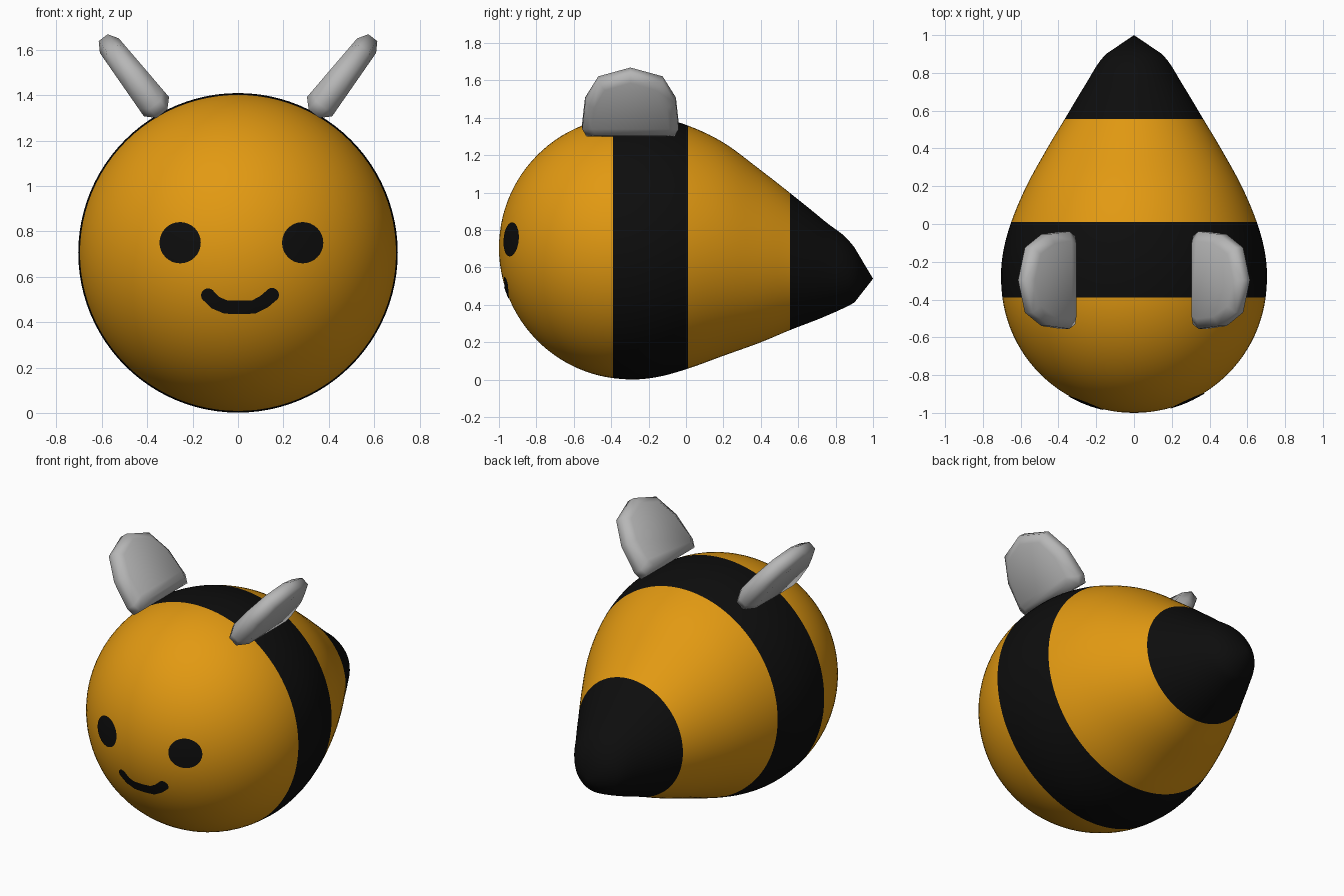
import bpy, bmesh, math
from mathutils import Vector

if "Cube" in bpy.data.objects:
    bpy.data.objects.remove(bpy.data.objects["Cube"])


def material(name, rgb):
    m = bpy.data.materials.new(name)
    m.diffuse_color = (*rgb, 1)
    m.use_nodes = True
    m.node_tree.nodes["Principled BSDF"].inputs["Base Color"].default_value = m.diffuse_color
    return m


ORANGE = material("honey orange", (0.76, 0.32, 0.006))
BLACK = material("black", (0.004, 0.004, 0.004))
GREY = material("wing grey", (0.47, 0.47, 0.47))


def finish(name, bm, mats, closed=True, smooth=True):
    if closed:
        bmesh.ops.recalc_face_normals(bm, faces=bm.faces[:])
    for f in bm.faces:
        f.smooth = smooth
    me = bpy.data.meshes.new(name)
    bm.to_mesh(me)
    bm.free()
    for m in mats:
        me.materials.append(m)
    ob = bpy.data.objects.new(name, me)
    bpy.context.collection.objects.link(ob)
    return ob


# body: round front, then a tapering tail; rings of (y, centre z, radius)
R, CY, CZ = 0.703, -0.297, 0.705
STRIPE_FRONT, STRIPE_BACK, TAIL = -0.39, 0.01, 0.555
edge = math.acos((CY - STRIPE_FRONT) / R)
angles = [edge * i / 24 for i in range(1, 25)] + [(edge + math.pi / 2) / 2]
rings = [(CY - R * math.cos(a), CZ, R * math.sin(a)) for a in angles]
key = [(-0.45, .705, .686), (CY, .705, .704), (-0.15, .708, .693), (STRIPE_BACK, .709, .650),
       (0.2, .698, .570), (0.4, .660, .460), (TAIL, .632, .367),
       (0.74, .593, .256), (0.9, .560, .148), (1.0, .48, 0.0)]
for i in range(1, len(key) - 2):
    p0, p1, p2, p3 = (Vector(k) for k in key[i - 1:i + 3])
    for s in range(5):
        t = s / 5
        m1 = (p2 - p0) * ((p2.x - p1.x) / (p2.x - p0.x))
        m2 = (p3 - p1) * ((p2.x - p1.x) / (p3.x - p1.x))
        rings.append(tuple(p1 * (2*t**3 - 3*t*t + 1) + m1 * (t**3 - 2*t*t + t)
                           + p2 * (3*t*t - 2*t**3) + m2 * (t**3 - t*t)))
rings.append(key[-2])

SEG = 96
bm = bmesh.new()
loops = [[bm.verts.new((r * math.cos(math.tau * k / SEG), y, z + r * math.sin(math.tau * k / SEG)))
          for k in range(SEG)] for y, z, r in rings]
nose, tip = bm.verts.new((0, -1, CZ)), bm.verts.new((0, 1, 0.54))
for k in range(SEG):
    n = (k + 1) % SEG
    bm.faces.new((nose, loops[0][k], loops[0][n]))
    bm.faces.new((tip, loops[-1][n], loops[-1][k]))
    for a, b in zip(loops, loops[1:]):
        bm.faces.new((a[k], b[k], b[n], a[n]))
for f in bm.faces:
    y = f.calc_center_median().y
    f.material_index = int(STRIPE_FRONT < y < STRIPE_BACK or y > TAIL)
finish("body", bm, [ORANGE, BLACK])


# face details: thin sheets laid just over the round front
def on_face(x, z):
    r = R + 0.004
    return (x, CY - math.sqrt(r * r - x * x - (z - CZ) ** 2), z)


def add_disc(bm, x, z, radius, n=32):
    mid = bm.verts.new(on_face(x, z))
    prev = None
    for s in (0.5, 1.0):
        ring = [bm.verts.new(on_face(x + radius * s * math.cos(math.tau * k / n),
                                     z + radius * s * math.sin(math.tau * k / n))) for k in range(n)]
        for k in range(n):
            j = (k + 1) % n
            bm.faces.new((prev[k], ring[k], ring[j], prev[j]) if prev else (mid, ring[k], ring[j]))
        prev = ring


for name, x in (("right_eye", -0.255), ("left_eye", 0.285)):
    bm = bmesh.new()
    add_disc(bm, x, 0.75, 0.091)
    finish(name, bm, [BLACK], closed=False)

bm = bmesh.new()
path = [Vector(p) for p in ((-.132, .518), (-.10, .486), (-.055, .467), (.01, .465),
                            (.07, .467), (.115, .49), (.15, .52))]
prev = None
for i, p in enumerate(path):
    d = (path[min(i + 1, len(path) - 1)] - path[max(i - 1, 0)]).normalized()
    row = [bm.verts.new(on_face(p.x - d.y * w, p.y + d.x * w)) for w in (-.03, 0, .03)]
    if prev:
        for k in range(2):
            bm.faces.new((prev[k], row[k], row[k + 1], prev[k + 1]))
    prev = row
for p in (path[0], path[-1]):
    add_disc(bm, p.x, p.y, 0.031, 16)
finish("smile", bm, [BLACK], closed=False)

# wings: low-sided rounded paddles leaning outwards
half = [(.235, 0), (.258, .05), (.243, .22), (.172, .365)]
outline = half + [(0, .425)] + [(-u, v) for u, v in reversed(half)]
for name, side in (("right_wing", -1), ("left_wing", 1)):
    along, across = Vector((.61 * side, 0, .79)), Vector((.79 * side, 0, -.61))
    base = Vector((.335 * side, -.297, 1.318))

    def layer(bm, scale, thick, taper):
        out = []
        for u, v in outline:
            v = .2 + (v - .2) * scale
            h = thick * (1 - taper * v)
            out.append(bm.verts.new(base + Vector((0, u * scale, 0)) + along * v + across * h))
        return out

    bm = bmesh.new()
    layers = [layer(bm, .8, -.072, .7), layer(bm, 1, -.03, .4),
              layer(bm, 1, .03, .4), layer(bm, .8, .072, .7)]
    n = len(outline)
    for a, b in zip(layers, layers[1:]):
        for k in range(n):
            j = (k + 1) % n
            bm.faces.new((a[k], a[j], b[j], b[k]))
    bm.faces.new(layers[0])
    bm.faces.new(layers[-1])
    finish(name, bm, [GREY])
